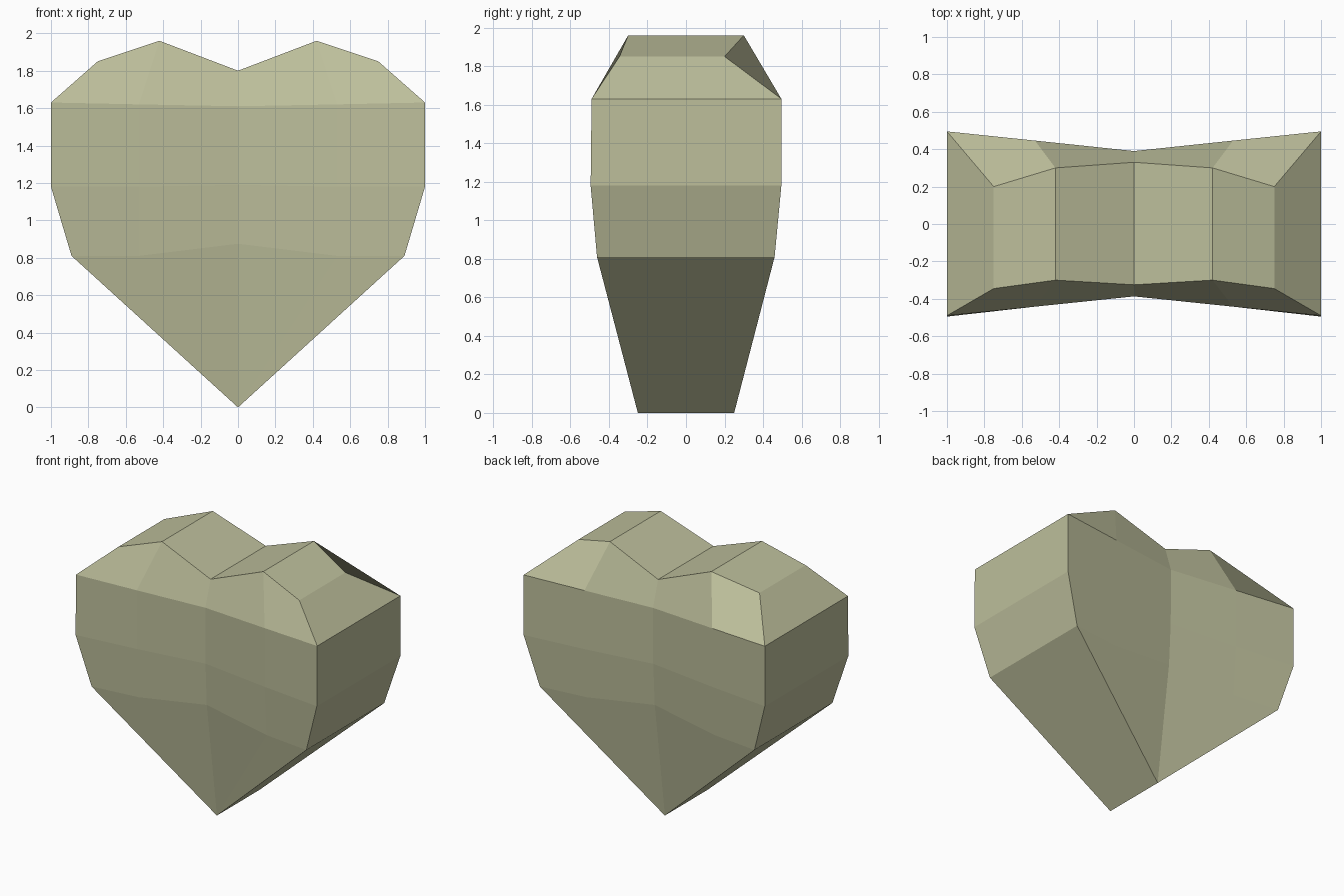
import bpy, bmesh

if "Cube" in bpy.data.objects:
    bpy.data.objects.remove(bpy.data.objects["Cube"])

# Half-heart rows from top to bottom, columns run centre -> middle -> outer edge.
# Each point: x, z, front depth, back depth
ROWS = [
    [(0, 1.80, .325, .33), (.42, 1.96, .30, .30), (.75, 1.85, .345, .20)],
    [(0, 1.61, .387, .39), (.53, 1.62, .442, .446), (1, 1.63, .49, .495)],
    [(0, 1.19, .385, .388), (.53, 1.18, .442, .445), (1, 1.18, .495, .495)],
    [(0, .875, .37, .37), (.53, .81, .42, .42), (.89, .81, .462, .46)],
]
TIP = (0, 0, .25, .25)

bm = bmesh.new()


def vert(p, mirror, back):
    return bm.verts.new((p[0] * mirror, p[3] if back else -p[2], p[1]))


def build_half(mirror):
    skins = []
    # front and back faceted skins
    for back in (False, True):
        g = [[vert(p, mirror, back) for p in row] for row in ROWS]
        tip = vert(TIP, mirror, back)
        for upper, lower in zip(g, g[1:]):
            for c in range(2):
                bm.faces.new((upper[c], upper[c + 1], lower[c + 1], lower[c]))
        for c in range(2):
            bm.faces.new((g[-1][c], g[-1][c + 1], tip))
        # outline from the notch, over the lobe, down to the tip
        skins.append(g[0] + [row[2] for row in g[1:]] + [tip])
    # rim joining both skins
    f, b = skins
    for i in range(len(f) - 1):
        bm.faces.new((f[i], f[i + 1], b[i + 1], b[i]))


for side in (1, -1):
    build_half(side)
bmesh.ops.remove_doubles(bm, verts=bm.verts, dist=0.001)
bmesh.ops.recalc_face_normals(bm, faces=bm.faces)

mesh = bpy.data.meshes.new("heart_stone")
bm.to_mesh(mesh)
bm.free()
heart = bpy.data.objects.new("heart_stone", mesh)
bpy.context.collection.objects.link(heart)

# single flat colour
mat = bpy.data.materials.new("pale olive")
mat.diffuse_color = (0.51, 0.52, 0.33, 1)
mat.use_nodes = True
mat.node_tree.nodes["Principled BSDF"].inputs["Base Color"].default_value = mat.diffuse_color
mesh.materials.append(mat)
